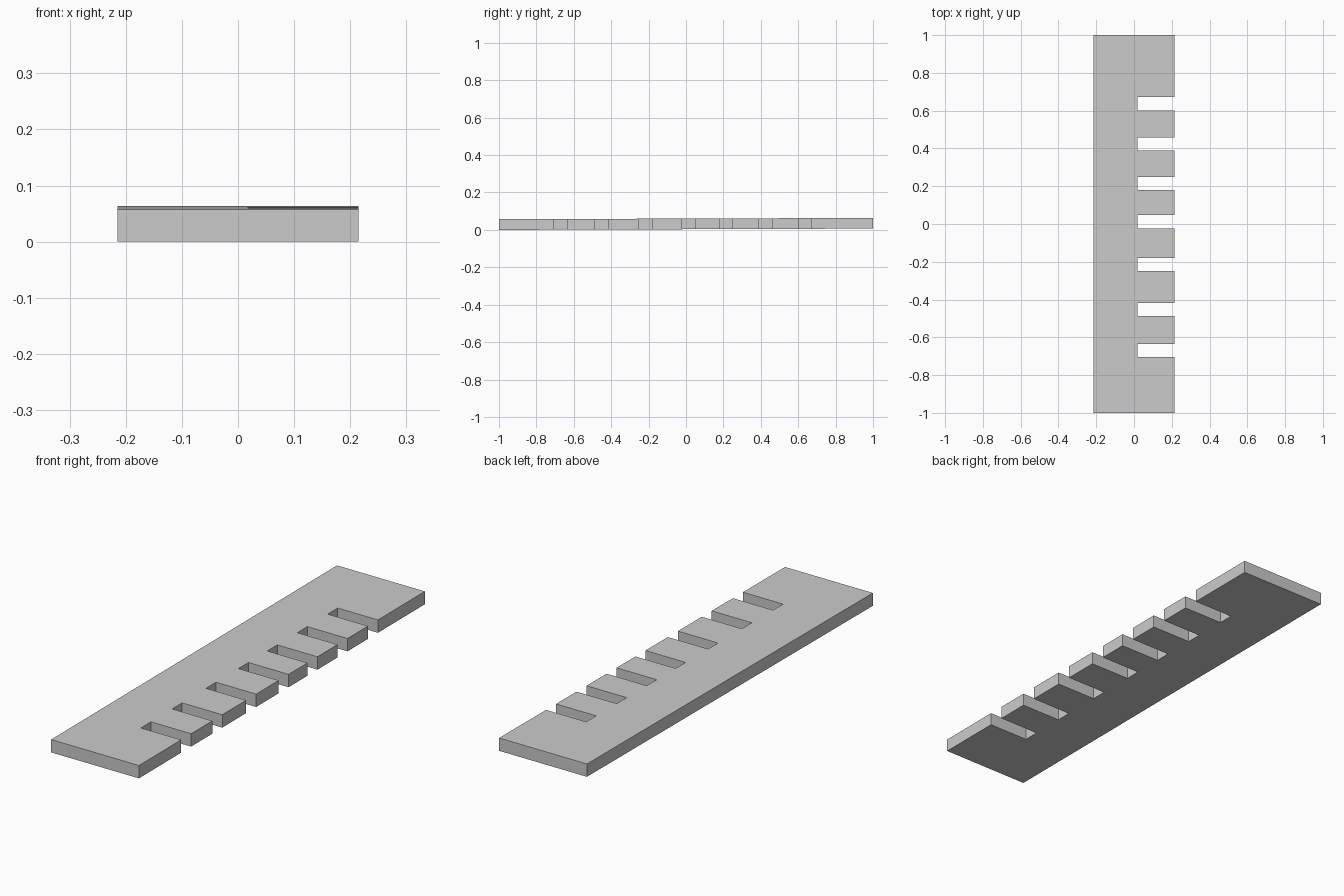
import bpy, bmesh

if "Cube" in bpy.data.objects:
    bpy.data.objects.remove(bpy.data.objects["Cube"])

LEFT, RIGHT, SLOT_X = -0.215, 0.215, 0.018
THICK, RISE = 0.057, 0.007
SLOT_HALF = 0.035
SLOT_CENTRES = (-0.67, -0.452, -0.215, 0.012, 0.214, 0.424, 0.637)

# Comb outline: straight back edge, notched right edge
outline = [(LEFT, -1), (RIGHT, -1)]
for c in SLOT_CENTRES:
    a, b = c - SLOT_HALF, c + SLOT_HALF
    outline += [(RIGHT, a), (SLOT_X, a), (SLOT_X, b), (RIGHT, b)]
outline += [(RIGHT, 1), (LEFT, 1)]

# Slightly tilted plate, extruded upward to its thickness
bm = bmesh.new()
face = bm.faces.new([bm.verts.new((x, y, RISE * (y + 1) / 2)) for x, y in outline])
top = bmesh.ops.extrude_face_region(bm, geom=[face])
bmesh.ops.translate(bm, vec=(0, 0, THICK),
                    verts=[v for v in top["geom"] if isinstance(v, bmesh.types.BMVert)])
bmesh.ops.recalc_face_normals(bm, faces=bm.faces)

mesh = bpy.data.meshes.new("notched_plate")
bm.to_mesh(mesh)
bm.free()
plate = bpy.data.objects.new("notched_plate", mesh)
bpy.context.collection.objects.link(plate)
